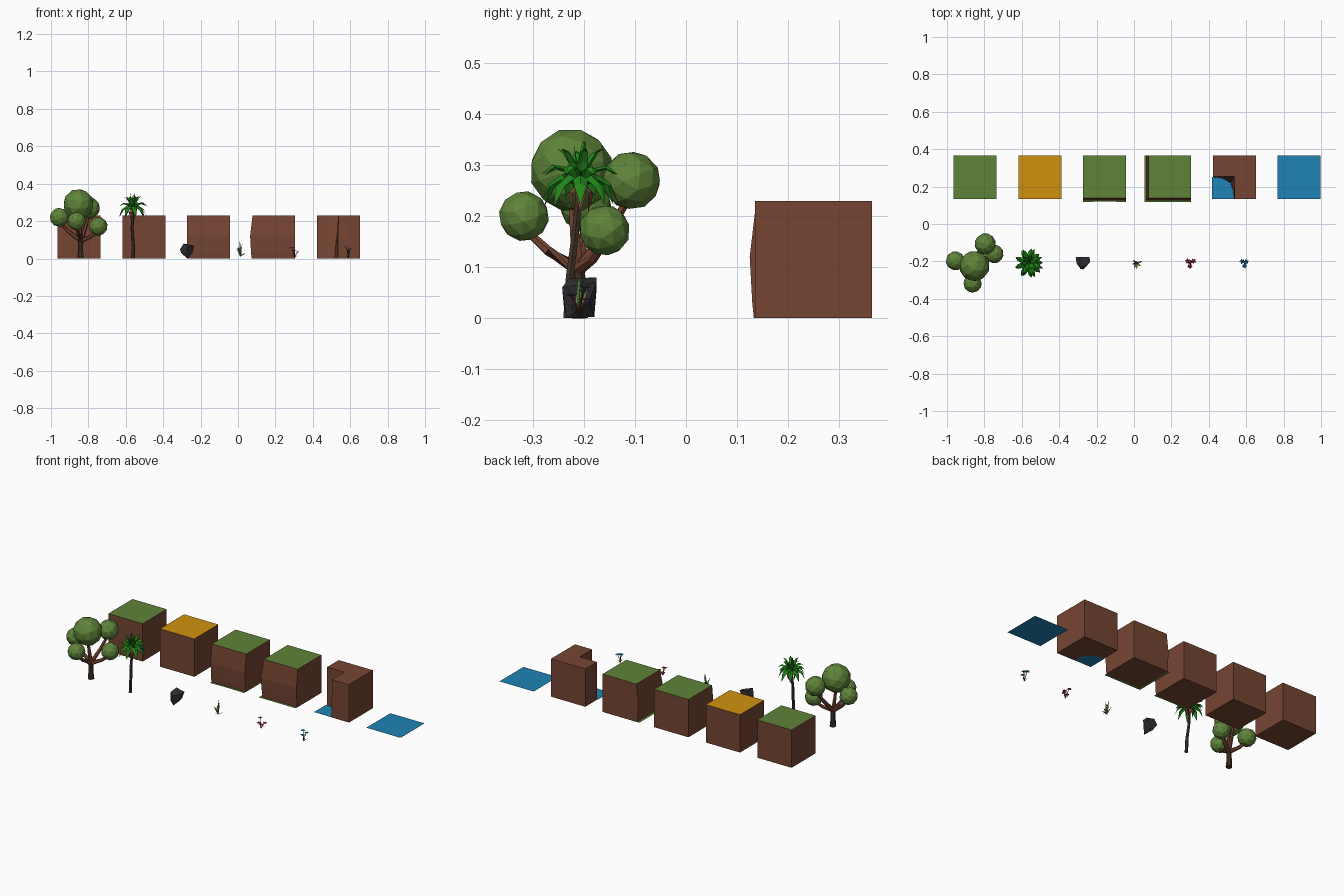
import bpy, bmesh, math, random
from mathutils import Vector

if "Cube" in bpy.data.objects:
    bpy.data.objects.remove(bpy.data.objects["Cube"])

random.seed(4)


def mat(name, r, g, b):
    m = bpy.data.materials.new(name)
    m.diffuse_color = (r, g, b, 1)
    m.use_nodes = True
    m.node_tree.nodes["Principled BSDF"].inputs["Base Color"].default_value = m.diffuse_color
    return m


GRASS = mat("grass_green", .115, .23, .042)
SAND = mat("sand_orange", .64, .29, .005)
WATER = mat("water_blue", .014, .23, .46)
EARTH = mat("earth_brown", .18, .06, .033)
BARK = mat("dark_bark", .055, .032, .02)
PALM = mat("palm_green", .017, .24, .011)
STONE = mat("stone_grey", .03, .03, .034)
HERB = mat("herb_green", .13, .22, .05)
PINK = mat("petal_pink", .38, .025, .10)


def finish(bm, name, mats, loc=(0, 0, 0), fix=True):
    if fix:
        bmesh.ops.recalc_face_normals(bm, faces=bm.faces)
    me = bpy.data.meshes.new(name)
    bm.to_mesh(me)
    bm.free()
    for m in mats:
        me.materials.append(m)
    ob = bpy.data.objects.new(name, me)
    ob.location = loc
    bpy.context.collection.objects.link(ob)
    return ob


def loft(name, rings, mats, loc):
    """Skin stacked (z, outline) rings; the top cap takes the second material."""
    bm = bmesh.new()
    rows = [[bm.verts.new((x, y, z)) for x, y in pts] for z, pts in rings]
    for a, b in zip(rows, rows[1:]):
        for i in range(len(a)):
            j = (i + 1) % len(a)
            bm.faces.new((a[i], a[j], b[j], b[i]))
    bm.faces.new(rows[0][::-1])
    bm.faces.new(rows[-1]).material_index = len(mats) - 1
    return finish(bm, name, mats, loc)


def plate(name, pts, m, loc):
    bm = bmesh.new()
    bm.faces.new([bm.verts.new((x, y, 0)) for x, y in pts])
    return finish(bm, name, [m], loc, False)


def tube(bm, path, sides=6, mi=0):
    """Tapered tube through (x, y, z, radius) points."""
    rows = []
    for k, p in enumerate(path):
        d = (Vector(path[min(k + 1, len(path) - 1)][:3]) - Vector(path[max(k - 1, 0)][:3])).normalized()
        u = d.cross(Vector((0, 1, 0) if abs(d.y) < .8 else (1, 0, 0))).normalized()
        v = d.cross(u)
        rows.append([bm.verts.new(Vector(p[:3]) + p[3] * (u * math.cos(t) + v * math.sin(t)))
                     for t in (math.tau * i / sides for i in range(sides))])
    for a, b in zip(rows, rows[1:]):
        for i in range(sides):
            j = (i + 1) % sides
            bm.faces.new((a[i], a[j], b[j], b[i])).material_index = mi
    for cap in (rows[0], rows[-1]):
        bm.faces.new(cap).material_index = mi


def blade(bm, origin, ang, spine, mi=0, fold=.3):
    """Folded leaf: spine of (reach, height, half width) swung round by ang."""
    o, out = Vector(origin), Vector((math.cos(ang), math.sin(ang), 0))
    side = Vector((-out.y, out.x, 0))
    rows = []
    for r, z, w in spine:
        c = o + out * r + Vector((0, 0, z))
        rows.append([bm.verts.new(c + side * w * s - Vector((0, 0, fold * w * abs(s)))) for s in (-1, 0, 1)])
    for a, b in zip(rows, rows[1:]):
        for i in (0, 1):
            bm.faces.new((a[i], b[i], b[i + 1], a[i + 1])).material_index = mi


# ground tiles
H, TOP, ROW = .115, .23, .25
X = [-.85 + .3466 * i for i in range(6)]


def outline(left=0, front=0):
    return [(-H + left, -H + front), (H, -H + front), (H, H), (-H + left, H)]


for n, x, m in (("grass_tile", X[0], GRASS), ("sand_tile", X[1], SAND)):
    loft(n, [(0, outline()), (TOP, outline())], [EARTH, m], (x, ROW, 0))

# cliff tiles with bulging walls
bulge = [(0, -.002), (.03, -.005), (.12, -.010), (TOP, .003)]
loft("cliff_tile", [(z, outline(0, d)) for z, d in bulge], [EARTH, GRASS], (X[2], ROW, 0))
loft("corner_cliff_tile", [(z, outline(d, d)) for z, d in bulge], [EARTH, GRASS], (X[3], ROW, 0))
E = H + .018
plate("cliff_grass_lip", [(-H, -E), (-.03, -E + .003), (.03, -E + .003), (H, -E), (H, -H), (-H, -H)],
      GRASS, (X[2], ROW, .001))
plate("corner_grass_lip", [(-E, -E), (H, -E), (H, -H), (-H, -H), (-H, H), (-E, H)], GRASS, (X[3], ROW, .001))

# shore tile: sharp notch on top, rounded notch at the water
rim = [(-H, .004), (-.055, .004), (0, .004), (0, -.055), (0, -H)]
foot = [(-H, .001), (-.06, -.006), (-.02, -.03), (-.007, -.07), (-.002, -H)]
rest = [(H, -H), (H, H), (-H, H)]
loft("shore_tile", [(0, foot + rest), (TOP, rim + rest)], [EARTH], (X[4], ROW, 0))
plate("shore_water", [(-H - .005, -H), (-.002, -H)] + foot[-2::-1] + [(-H - .005, .001)], WATER, (X[4], ROW, .001))
plate("water_tile", outline(), WATER, (X[5], ROW, 0))

# broad tree
crowns = [(-.853, -.225, .29, .080), (-.795, -.107, .27, .056), (-.955, -.197, .22, .050),
          (-.747, -.16, .172, .049), (-.863, -.318, .20, .048)]
bm = bmesh.new()
tube(bm, [(-.84, -.21, 0, .018), (-.842, -.21, .05, .014), (-.84, -.212, .10, .014)], 7)
finish(bm, "tree_trunk", [BARK])
bm = bmesh.new()
fork = Vector((-.84, -.212, .095))
for x, y, z, r in crowns:
    end = Vector((x, y, z - r * .5))
    mid = fork.lerp(end, .55) - Vector((0, 0, .008))
    tube(bm, [(*fork, .013), (*mid, .010), (*end, .007)])
finish(bm, "tree_branches", [EARTH])
for i, (x, y, z, r) in enumerate(crowns):
    bm = bmesh.new()
    bmesh.ops.create_icosphere(bm, subdivisions=2, radius=r * 1.03)
    ob = finish(bm, f"tree_crown_{i + 1}", [GRASS], (x, y, z))
    ob.rotation_euler = (.3 + i, .5 * i, .7 * i)

# palm
PX, PY = -.563, -.207
bm = bmesh.new()
tube(bm, [(PX + .002, -.232, 0, .010), (PX + .002, -.228, .08, .009),
          (PX - .003, -.218, .16, .008), (PX, PY, .26, .008)])
finish(bm, "palm_trunk", [BARK])
bm = bmesh.new()
for i in range(6):  # dry husks under the crown
    blade(bm, (PX, PY, .265), math.tau * i / 6, [(.006, 0, .006), (.024, -.018, .011), (.017, -.055, .001)])
finish(bm, "palm_husks", [EARTH], fix=False)
bm = bmesh.new()
leaves = [(9, 0, [(.005, 0, .004), (.035, .022, .015), (.062, .004, .012), (.079, -.038, .001)]),
          (8, .4, [(.005, .005, .004), (.03, .035, .014), (.058, .040, .011), (.080, .022, .001)]),
          (6, .2, [(.004, .01, .004), (.018, .045, .011), (.034, .068, .008), (.048, .072, .001)]),
          (3, .7, [(.002, .01, .004), (.008, .05, .009), (.014, .085, .001)])]
for count, turn, spine in leaves:
    for i in range(count):
        s = random.uniform(.92, 1.04)
        blade(bm, (PX, PY, .26), turn + math.tau * i / count, [(r * s, z * s, w) for r, z, w in spine], fold=.5)
finish(bm, "palm_leaves", [PALM], fix=False)

# rock
bm = bmesh.new()
for p in [(-.31, -.176, .05), (-.29, -.176, .08), (-.237, -.176, .068), (-.241, -.19, .035),
          (-.272, -.18, .002), (-.268, -.235, 0), (-.305, -.21, .03), (-.308, -.21, .052),
          (-.288, -.23, .077), (-.236, -.205, .066), (-.27, -.243, .06), (-.285, -.24, .025)]:
    bm.verts.new(p)
bmesh.ops.convex_hull(bm, input=bm.verts)
finish(bm, "rock", [STONE])

# grass tuft
bm = bmesh.new()
for i in range(9):
    s = random.uniform(.8, 1.1)
    tall = (.085, .06, .035)[i % 3]
    reach = (.012, .026, .034)[i % 3] * s
    blade(bm, (.013, -.21, 0), i * 2.4, [(0, .012, .003), (reach * .5, tall * .65, .005), (reach, tall * s, .0005)])
finish(bm, "grass_tuft", [HERB], fix=False)


# flowers: bent stems, leaves and five petalled blossoms
def flower(name, x, heads, mats):
    bm = bmesh.new()
    for dx, dy, z in heads:
        tube(bm, [(x, -.21, .002, .002), (x + dx * .4, -.21 + dy * .4, z * .6, .002),
                  (x + dx, -.21 + dy, z, .0015)], 4)
        for k in range(5):
            blade(bm, (x + dx, -.21 + dy, z), math.tau * k / 5 + dx * 50,
                  [(0, 0, .001), (.008, .004, .005), (.014, .002, .001)], 1)
    for k in range(3):
        blade(bm, (x, -.21, .003), k * 2.1 + .4, [(0, 0, .001), (.01, .012, .003), (.019, .016, .0005)])
    finish(bm, name, mats, fix=False)


flower("pink_flower", .303, [(-.016, .012, .058), (.016, .012, .035), (-.004, -.016, .042), (-.004, .006, .022)],
       [PINK, PINK])
flower("blue_flower", .59, [(-.012, .010, .060), (.010, .008, .052), (.001, -.014, .045)], [BARK, WATER])
